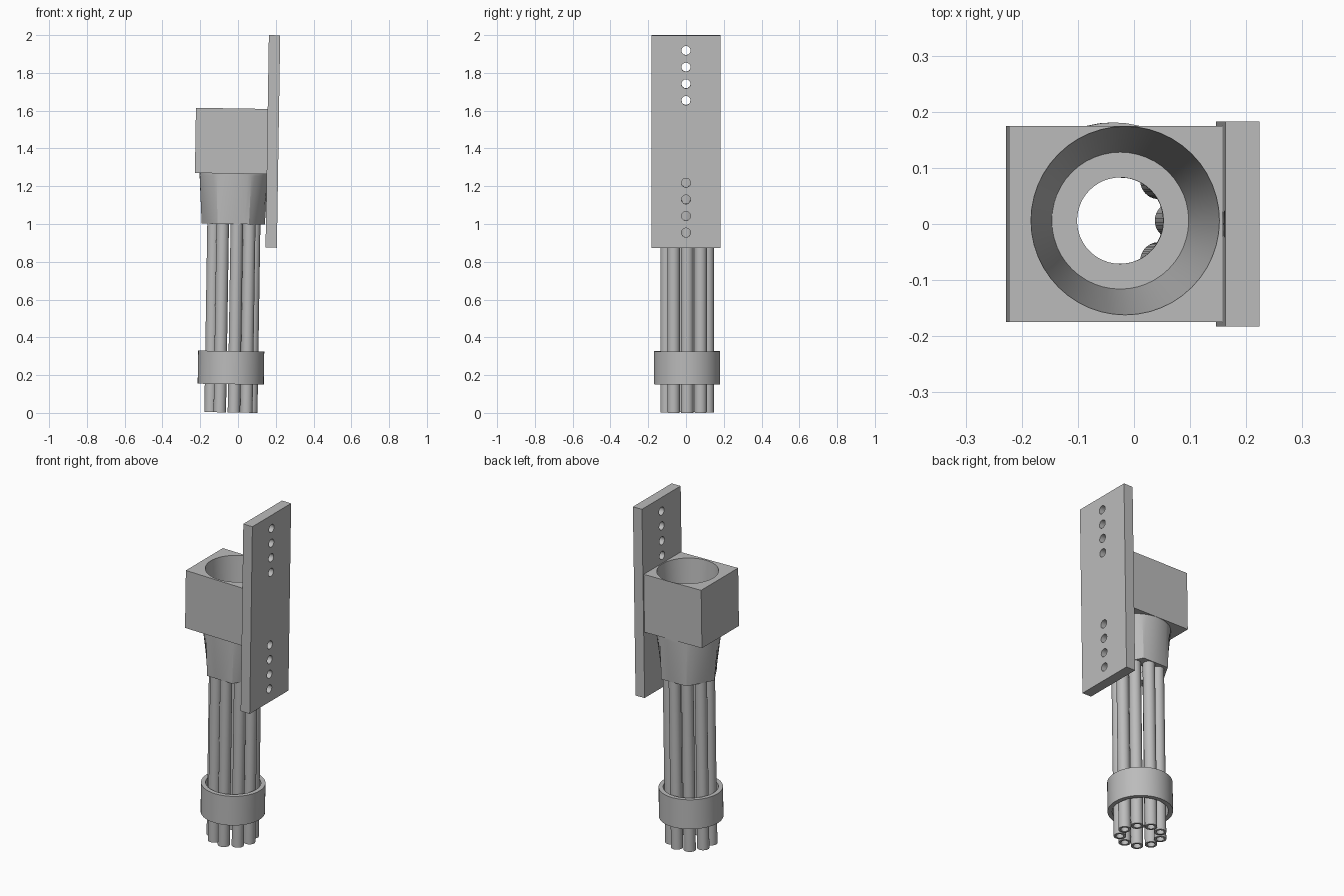
import bpy, bmesh
from math import pi, sin, cos
from mathutils import Matrix, Vector

SEG = 48
TILT = 0.0157
PLACE = Matrix.Translation((-0.041, 0, 0)) @ Matrix.Rotation(TILT, 4, 'Y')
AXIS_Y = 0.006

cube = bpy.data.objects.get("Cube")
if cube:
    bpy.data.objects.remove(cube, do_unlink=True)

grey = bpy.data.materials.new("plain_grey")
grey.use_nodes = True
grey.diffuse_color = (0.5, 0.5, 0.5, 1)
bsdf = next(n for n in grey.node_tree.nodes if n.type == 'BSDF_PRINCIPLED')
bsdf.inputs["Base Color"].default_value = (0.5, 0.5, 0.5, 1)


def finish(bm, name):
    bmesh.ops.recalc_face_normals(bm, faces=bm.faces)
    mesh = bpy.data.meshes.new(name)
    bm.to_mesh(mesh)
    bm.free()
    mesh.materials.append(grey)
    obj = bpy.data.objects.new(name, mesh)
    bpy.context.collection.objects.link(obj)
    obj.matrix_world = PLACE
    return obj


def activate(obj):
    bpy.ops.object.select_all(action='DESELECT')
    obj.select_set(True)
    bpy.context.view_layer.objects.active = obj


def smooth(obj):
    activate(obj)
    bpy.ops.object.shade_smooth_by_angle(angle=pi / 6)


def circle(r, z):
    return ellipse(r, r, z)


def ellipse(rx, ry, z):
    angles = [2 * pi * i / SEG for i in range(SEG)]
    return [Vector((rx * cos(a), ry * sin(a), z)) for a in angles]


def hexagon(r, z):
    points = []
    for i in range(SEG):
        a = 2 * pi * i / SEG
        d = r * cos(pi / 6) / cos(a % (pi / 3) - pi / 6)
        points.append(Vector((d * cos(a), d * sin(a), z)))
    return points


def loop_solid(bm, rings, x=0, y=AXIS_Y):
    """Skin a closed chain of rings into a hollow solid."""
    loops = [[bm.verts.new(p + Vector((x, y, 0))) for p in ring] for ring in rings]
    for a, b in zip(loops, loops[1:] + loops[:1]):
        for i in range(SEG):
            j = (i + 1) % SEG
            bm.faces.new((a[i], a[j], b[j], b[i]))


def tube(bm, outer, inner, low, high, x=0, y=AXIS_Y):
    loop_solid(bm, [circle(outer, low), circle(outer, high),
                    circle(inner, high), circle(inner, low)], x, y)


def box(name, low, high):
    low, high = Vector(low), Vector(high)
    bm = bmesh.new()
    size = Matrix.Diagonal((*(high - low), 1))
    bmesh.ops.create_cube(bm, size=1, matrix=Matrix.Translation((low + high) / 2) @ size)
    return finish(bm, name)


def cut(obj, cutter):
    cutter.hide_render = True
    bpy.context.view_layer.update()
    activate(obj)
    mod = obj.modifiers.new("cut", 'BOOLEAN')
    mod.operation = 'DIFFERENCE'
    mod.solver = 'EXACT'
    mod.object = cutter
    bpy.ops.object.modifier_apply(modifier=mod.name)
    bpy.data.objects.remove(cutter, do_unlink=True)
    smooth(obj)


# Square block with a tapering bore
block = box("socket_block", (-0.207, -0.175, 1.267), (0.175, 0.175, 1.612))
bm = bmesh.new()
bmesh.ops.create_cone(bm, cap_ends=True, segments=SEG, radius1=0.1384, radius2=0.1696,
                      depth=0.382, matrix=Matrix.Translation((0, AXIS_Y, 1.441)))
cut(block, finish(bm, "bore_cutter"))

# Mounting plate with two rows of bolt holes
plate = box("mounting_plate", (0.173, -0.183, 0.878), (0.233, 0.183, 2.0027))
bm = bmesh.new()
for start in (0.958, 1.658):
    for i in range(4):
        place = Matrix.Translation((0.203, 0, start + 0.088 * i)) @ Matrix.Rotation(pi / 2, 4, 'Y')
        bmesh.ops.create_cone(bm, cap_ends=True, segments=24, radius1=0.024,
                              radius2=0.024, depth=0.2, matrix=place)
cut(plate, finish(bm, "bolt_hole_cutter"))

# Funnel blending from round at the top to six-sided at the bottom
bm = bmesh.new()
loop_solid(bm, [hexagon(0.167, 1.0), ellipse(0.182, 0.168, 1.255),
                ellipse(0.182, 0.168, 1.267), circle(0.1398, 1.267),
                circle(0.122, 1.05), circle(0.077, 1.05), circle(0.077, 1.0)])
smooth(finish(bm, "funnel"))

# Nine hollow barrels in a circle
bm = bmesh.new()
for i in range(9):
    a = 2 * pi * i / 9
    tube(bm, 0.033, 0.021, 0.0023, 1.005, 0.111 * cos(a), AXIS_Y + 0.111 * sin(a))
smooth(finish(bm, "barrels"))

# Band around the barrels
bm = bmesh.new()
tube(bm, 0.175, 0.15, 0.152, 0.327)
smooth(finish(bm, "barrel_band"))
